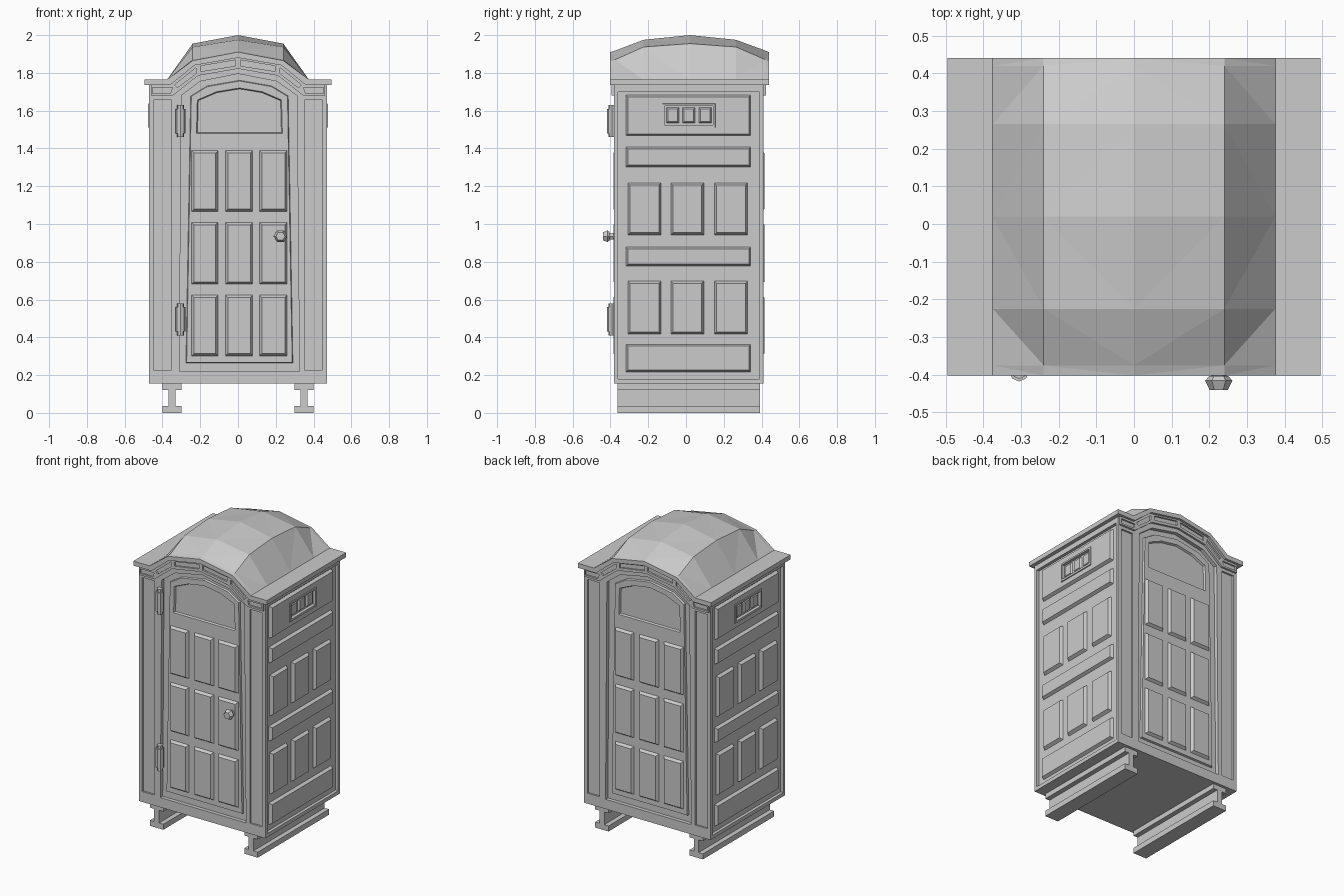
import bpy
import bmesh
from mathutils import Vector

cube = bpy.data.objects.get("Cube")
if cube:
    bpy.data.objects.remove(cube, do_unlink=True)

GREY = (0.6, 0.6, 0.6, 1)
mat = bpy.data.materials.new("grey plastic")
mat.use_nodes = True
mat.diffuse_color = GREY
mat.node_tree.nodes["Principled BSDF"].inputs["Base Color"].default_value = GREY

FRONT, BACK, SIDE = 0.38, 0.41, 0.47

# Each wall maps (across, up, outward) to model space
WALLS = {
    "front": lambda u, v, d: (u, -d, v),
    "back": lambda u, v, d: (-u, d, v),
    "left": lambda u, v, d: (d, u, v),
    "right": lambda u, v, d: (-d, u, v),
}


def make(name, verts, faces):
    bm = bmesh.new()
    vs = [bm.verts.new(v) for v in verts]
    for f in faces:
        bm.faces.new([vs[i] for i in f])
    bmesh.ops.recalc_face_normals(bm, faces=bm.faces)
    mesh = bpy.data.meshes.new(name)
    bm.to_mesh(mesh)
    bm.free()
    mesh.materials.append(mat)
    ob = bpy.data.objects.new(name, mesh)
    bpy.context.scene.collection.objects.link(ob)
    return ob


def shrink(pts, amount):
    """Inset a counter-clockwise outline by a distance."""
    out = []
    for i, p in enumerate(pts):
        p = Vector(p)
        a = (p - Vector(pts[i - 1])).normalized()
        b = (Vector(pts[(i + 1) % len(pts)]) - p).normalized()
        na, nb = Vector((-a.y, a.x)), Vector((-b.y, b.x))
        m = na + nb
        out.append(p + m * (2 * amount / m.dot(m)))
    return out


def prism(name, wall, pts, d0, d1, bevel=0.0):
    """Outline at depth d0 joined to the same outline, inset, at depth d1."""
    n = len(pts)
    f = WALLS[wall]
    verts = [f(p[0], p[1], d0) for p in pts] + [f(p[0], p[1], d1) for p in shrink(pts, bevel)]
    faces = [range(n), range(n, 2 * n)]
    faces += [(i, (i + 1) % n, n + (i + 1) % n, n + i) for i in range(n)]
    return make(name, verts, faces)


def rect(u0, u1, v0, v1):
    return [(u0, v0), (u1, v0), (u1, v1), (u0, v1)]


def mirror(half):
    """Complete a right-hand half profile, listed from bottom up to the ridge."""
    return half + [(-x, z) for x, z in reversed(half) if x > 0]


def cut(target, cutters):
    bpy.context.view_layer.objects.active = target
    for c in cutters:
        c.hide_render = True
        mod = target.modifiers.new("cut", "BOOLEAN")
        mod.operation = "DIFFERENCE"
        mod.solver = "EXACT"
        mod.object = c
        bpy.ops.object.modifier_apply(modifier=mod.name)
        bpy.data.objects.remove(c, do_unlink=True)


# Cabin walls with recessed fields
outline = mirror([(SIDE, 0.155), (SIDE, 1.74), (0.355, 1.74), (0.23, 1.85), (0, 1.89)])
cabin = prism("cabin", "front", outline, FRONT, -BACK)
door_hole = [(-0.31, 0.22), (0.325, 0.22), (0.312, 1.68), (0.205, 1.755),
             (0, 1.795), (-0.2, 1.755), (-0.3, 1.68)]
cutters = []
for wall, d in (("front", FRONT), ("back", BACK)):
    cutters.append(prism("door_cutter", wall, door_hole, d - 0.025, d + 0.05))
    for s in (-1, 1):
        u = sorted((s * 0.355, s * 0.445))
        cutters.append(prism("pilaster_cutter", wall, rect(*u, 0.225, 1.66), d - 0.012, d + 0.05))
for wall in ("left", "right"):
    cutters.append(prism("side_cutter", wall, rect(-0.36, 0.39, 0.18, 1.7), SIDE - 0.02, SIDE + 0.05))
cut(cabin, cutters)

# Door leaves with raised panels and a sunken arched window
leaf = [(-0.28, 0.26), (0.295, 0.26), (0.27, 1.68), (0.18, 1.735),
        (0.008, 1.765), (-0.165, 1.735), (-0.255, 1.68)]
window = [(-0.225, 1.475), (0.24, 1.475), (0.235, 1.66), (0.13, 1.705),
          (0.008, 1.725), (-0.115, 1.705), (-0.22, 1.66)]
columns = ((-0.247, -0.105), (-0.068, 0.08), (0.112, 0.262))
rows = ((0.3, 0.625), (0.68, 1.01), (1.065, 1.39))
for wall, d in (("front", FRONT), ("back", BACK)):
    door = prism(wall + "_door", wall, leaf, d - 0.04, d - 0.012, 0.008)
    cut(door, [prism("window_cutter", wall, shrink(window, 0.012), d - 0.03, d, -0.012)])
    for c in columns:
        for r in rows:
            prism(wall + "_door_panel", wall, rect(*c, *r), d - 0.015, d + 0.005, 0.014)

# Side panels and framed vents
bands = ((0.215, 0.365), (0.775, 0.88), (1.3, 1.41))
for wall in ("left", "right"):
    for b in bands:
        prism(wall + "_band", wall, rect(-0.32, 0.345, *b), SIDE - 0.025, SIDE, 0.012)
    for v in ((0.415, 0.7), (0.94, 1.22)):
        for u in ((-0.31, -0.13), (-0.083, 0.097), (0.147, 0.328)):
            prism(wall + "_panel", wall, rect(*u, *v), SIDE - 0.025, SIDE, 0.014)
    top = prism(wall + "_vent_panel", wall, rect(-0.32, 0.345, 1.465, 1.685), SIDE - 0.025, SIDE, 0.012)
    frame = prism(wall + "_vent_frame", wall, rect(-0.13, 0.16, 1.505, 1.642), SIDE - 0.02, SIDE + 0.006, 0.006)
    for ob in (top, frame):
        cut(ob, [prism("vent_cutter", wall, rect(-0.113, 0.143, 1.525, 1.625), SIDE - 0.015, SIDE + 0.03)])
    for i in range(3):
        u = -0.108 + i * 0.086
        prism(wall + "_vent_slat", wall, rect(u, u + 0.074, 1.53, 1.62), SIDE - 0.02, SIDE - 0.004, 0.012)

# Arched fascia with slots under the eaves, both ends
upper = [(-0.46, 1.738), (-0.36, 1.738), (-0.23, 1.845), (0, 1.885)]
lower = [(-0.46, 1.68), (-0.345, 1.68), (-0.212, 1.785), (0, 1.822)]
both = lambda h: h + [(-x, z) for x, z in reversed(h[:-1])]
slots = [[(-0.452, 1.692), (-0.357, 1.692), (-0.347, 1.722), (-0.452, 1.722)],
         [(-0.32, 1.722), (-0.222, 1.797), (-0.222, 1.828), (-0.335, 1.737)],
         [(-0.195, 1.808), (-0.012, 1.837), (-0.012, 1.868), (-0.195, 1.837)]]
for wall, d in (("front", FRONT), ("back", BACK)):
    fascia = prism(wall + "_fascia", wall, both(lower) + both(upper)[::-1], d - 0.01, d + 0.014)
    holes = []
    for s in slots:
        for pts in (s, [(-x, z) for x, z in reversed(s)]):
            holes.append(prism("slot_cutter", wall, pts, d + 0.003, d + 0.04))
    cut(fascia, holes)

# Domed roof lofted from front to back: (y, shoulder height, ridge height)
sections = [(-0.402, 1.865, 1.91), (-0.375, 1.87, 1.918), (-0.225, 1.937, 1.975), (0.02, 1.955, 2.0),
            (0.265, 1.937, 1.975), (0.42, 1.87, 1.918), (0.44, 1.865, 1.91)]
verts, faces = [], []
for y, shoulder, ridge in sections:
    half = [(0.495, 1.765), (0.375, 1.765), (0.24, shoulder), (0, ridge)]
    under = [(-0.495, 1.735), (-0.36, 1.735), (-0.23, 1.84), (0, 1.88)]
    verts += [(x, y, z) for x, z in mirror(half) + both(under)]
n = len(verts) // len(sections)
for j in range(len(sections) - 1):
    for i in range(n):
        k = (i + 1) % n
        a, b, c, d = j * n + i, j * n + k, (j + 1) * n + k, (j + 1) * n + i
        # Split each facet so the diagonals fan out from the dome's base
        if (j < 3) == (i < 3):
            faces += [(a, b, d), (b, c, d)]
        else:
            faces += [(a, b, c), (a, c, d)]
faces += [range(n), range(len(verts) - n, len(verts))]
make("roof", verts, faces)

# I-beam skids
beam = mirror([(0.05, 0), (0.05, 0.037), (0.018, 0.037), (0.018, 0.122), (0.05, 0.122), (0.05, 0.16)])
for name, x in (("left_skid", 0.35), ("right_skid", -0.35)):
    prism(name, "front", [(x + u, v) for u, v in beam], 0.362, -0.392)


def rod(name, loc, radius, depth, axis, sides=6, r2=None):
    bpy.ops.mesh.primitive_cone_add(vertices=sides, radius1=radius, radius2=r2 or radius, depth=depth,
                                    location=loc, rotation=(1.5708 if axis == "y" else 0, 0, 0.5236 if axis == "y" else 0))
    ob = bpy.context.object
    if axis == "y":
        ob.rotation_euler = (1.5708, 0.5236, 0)
    ob.name = name
    ob.data.materials.append(mat)


# Hinges
for z in (0.495, 1.545):
    rod("hinge_pin", (-0.305, -0.392, z), 0.019, 0.17, "z", 8)
    rod("hinge_barrel", (-0.305, -0.392, z), 0.026, 0.13, "z", 8)

# Door knob
rod("knob_stem", (0.225, -0.39, 0.935), 0.02, 0.05, "y")
rod("knob_base", (0.225, -0.41, 0.935), 0.026, 0.012, "y", r2=0.036)
rod("knob", (0.225, -0.428, 0.935), 0.036, 0.024, "y", r2=0.024)
